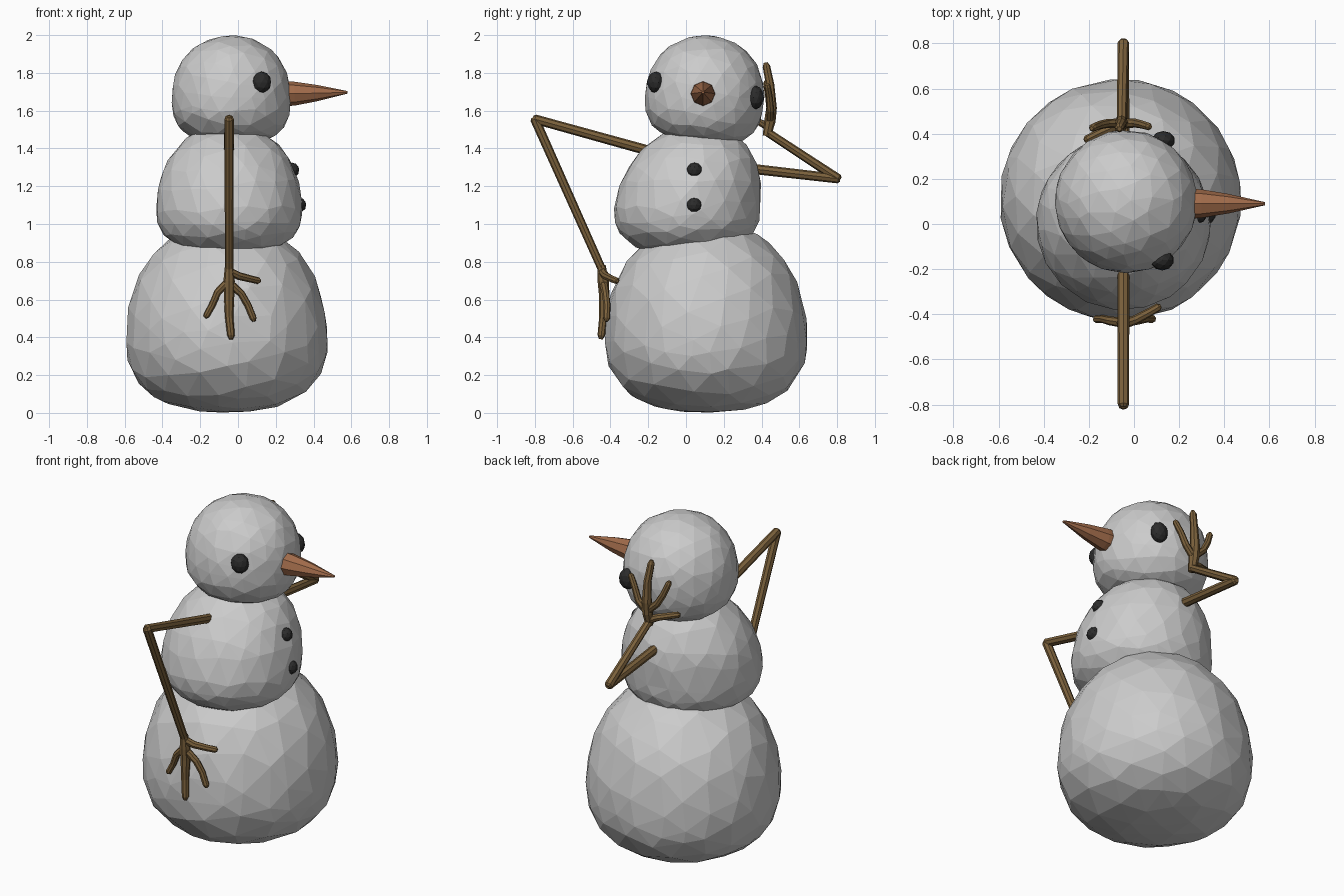
import bpy, bmesh, math, random
from mathutils import Vector, Euler

if "Cube" in bpy.data.objects:
    bpy.data.objects.remove(bpy.data.objects["Cube"])

random.seed(4)


def material(name, rgb):
    m = bpy.data.materials.new(name)
    m.diffuse_color = (*rgb, 1)
    m.use_nodes = True
    m.node_tree.nodes["Principled BSDF"].inputs["Base Color"].default_value = m.diffuse_color
    return m


wood = material("wood", (0.20, 0.12, 0.045))
coal = material("coal", (0.025, 0.025, 0.025))
carrot = material("carrot", (0.36, 0.15, 0.07))


def finish(name, bm, mat=None):
    bmesh.ops.recalc_face_normals(bm, faces=bm.faces)
    me = bpy.data.meshes.new(name)
    bm.to_mesh(me)
    bm.free()
    if mat:
        me.materials.append(mat)
    ob = bpy.data.objects.new(name, me)
    bpy.context.collection.objects.link(ob)
    return ob


def snowball(name, centre, r, up, down, power, lean=0, tilt=0):
    """Faceted ball: elliptical above its centre, boxier below it."""
    bm = bmesh.new()
    bmesh.ops.create_icosphere(bm, subdivisions=3, radius=1)
    turn = Euler([random.uniform(0, 3) for _ in range(3)])
    for v in bm.verts:
        d = v.co + Vector([random.uniform(-0.06, 0.06) for _ in range(3)])
        d.rotate(turn)
        h, p = (up, 2.1) if d.z > 0 else (down, power)
        q = Vector((d.x / r * r, d.y, d.z))
        flat = math.hypot(q.x, q.y)
        k = (flat ** p + abs(q.z) ** p) ** (-1 / p)
        k *= 1.008
        z = q.z * k * h
        co = Vector((q.x * k * r, q.y * k * r + lean * max(z, 0), z))
        co.rotate(Euler((tilt, 0, 0)))
        v.co = co + Vector(centre)
    return finish(name, bm)


# Three stacked snowballs
snowball("lower_body", (-0.06, 0.107, 0.40), 0.533, 0.62, 0.395, 2.5)
snowball("middle_body", (-0.047, 0.005, 1.08), 0.385, 0.45, 0.25, 2.5, lean=0.15)
snowball("head", (-0.035, 0.10, 1.675), 0.314, 0.322, 0.25, 2.8, tilt=-0.1)


# Coal eyes and buttons
def pebble(name, centre, size):
    bm = bmesh.new()
    bmesh.ops.create_icosphere(bm, subdivisions=2, radius=1)
    for v in bm.verts:
        v.co = Vector(c * s for c, s in zip(v.co, size)) + Vector(centre)
    finish(name, bm, coal)


pebble("right_eye", (0.125, -0.16, 1.75), (0.052, 0.046, 0.057))
pebble("left_eye", (0.13, 0.37, 1.67), (0.052, 0.042, 0.062))
pebble("upper_button", (0.285, 0.045, 1.285), (0.04, 0.042, 0.04))
pebble("lower_button", (0.322, 0.042, 1.10), (0.04, 0.042, 0.04))

# Carrot nose: eight-sided tapering rings
bm = bmesh.new()
rings = []
for x, r, z in ((0.24, 0.067, 1.69), (0.30, 0.063, 1.69), (0.42, 0.043, 1.693), (0.58, 0.007, 1.697)):
    rings.append([bm.verts.new((x, 0.09 + r * math.cos(a * math.pi / 4),
                                z + r * math.sin(a * math.pi / 4))) for a in range(8)])
for a, b in zip(rings, rings[1:]):
    for i in range(8):
        j = (i + 1) % 8
        bm.faces.new((a[i], a[j], b[j], b[i]))
bm.faces.new(rings[0])
bm.faces.new(rings[-1])
finish("nose", bm, carrot)

# Hand in local terms: (sideways, along, towards body, radius)
FINGERS = [
    [(0, -0.02, 0, .022), (0, 0.06, 0, .030), (0, 0.13, 0, .028), (0, 0.25, 0, .022), (0.01, 0.35, 0, .020), (0.01, 0.37, 0, .010)],
    [(0, 0.07, 0, .022), (0.065, 0.13, 0.008, .020), (0.10, 0.19, 0.015, .019), (0.128, 0.26, 0.018, .018), (0.133, 0.275, 0.018, .009)],
    [(0, 0.06, 0, .022), (-0.06, 0.12, 0.005, .020), (-0.09, 0.19, 0.012, .018), (-0.12, 0.245, 0.015, .017), (-0.128, 0.255, 0.015, .009)],
    [(0, 0.01, 0, .022), (0.05, 0.035, 0.015, .021), (0.11, 0.05, 0.045, .019), (0.155, 0.06, 0.07, .018), (0.165, 0.062, 0.075, .009)],
]


def arm(name, shoulder, elbow, wrist, flip, side, bow):
    """Twig arm: flip is +1 for a hand pointing up, side is the sign of y."""
    cu = bpy.data.curves.new(name, 'CURVE')
    cu.dimensions = '3D'
    cu.bevel_depth = 1.0
    cu.bevel_resolution = 2
    cu.use_fill_caps = True
    shoulder, elbow, wrist = map(Vector, (shoulder, elbow, wrist))

    def twig(points):
        sp = cu.splines.new('POLY')
        sp.points.add(len(points) - 1)
        for pt, (co, r) in zip(sp.points, points):
            pt.co = (*co, 1)
            pt.radius = r
        sp.use_smooth = False

    def stick(a, b, ra, rb):
        d = (b - a).normalized() * 0.012
        twig([(a - d, ra * 0.6), (a, ra), (b, rb), (b + d, rb * 0.6)])

    stick(shoulder, elbow, .027, .025)
    stick(elbow, wrist, .025, .022)
    for finger in FINGERS:
        twig([(wrist + Vector((-flip * u, side * (bow * math.sin(math.pi * v / 0.32) - w), flip * v)), r)
              for u, v, w, r in finger])
    cu.materials.append(wood)
    ob = bpy.data.objects.new(name, cu)
    bpy.context.collection.objects.link(ob)
    bpy.ops.object.select_all(action='DESELECT')
    ob.select_set(True)
    bpy.context.view_layer.objects.active = ob
    bpy.ops.object.convert(target='MESH')


# One hand on the hip, one held to the head
arm("right_arm", (-0.047, -0.15, 1.375), (-0.047, -0.80, 1.555), (-0.047, -0.445, 0.76), -1, -1, -0.012)
arm("left_arm", (-0.047, 0.28, 1.30), (-0.047, 0.805, 1.24), (-0.055, 0.432, 1.485), 1, 1, 0.022)
